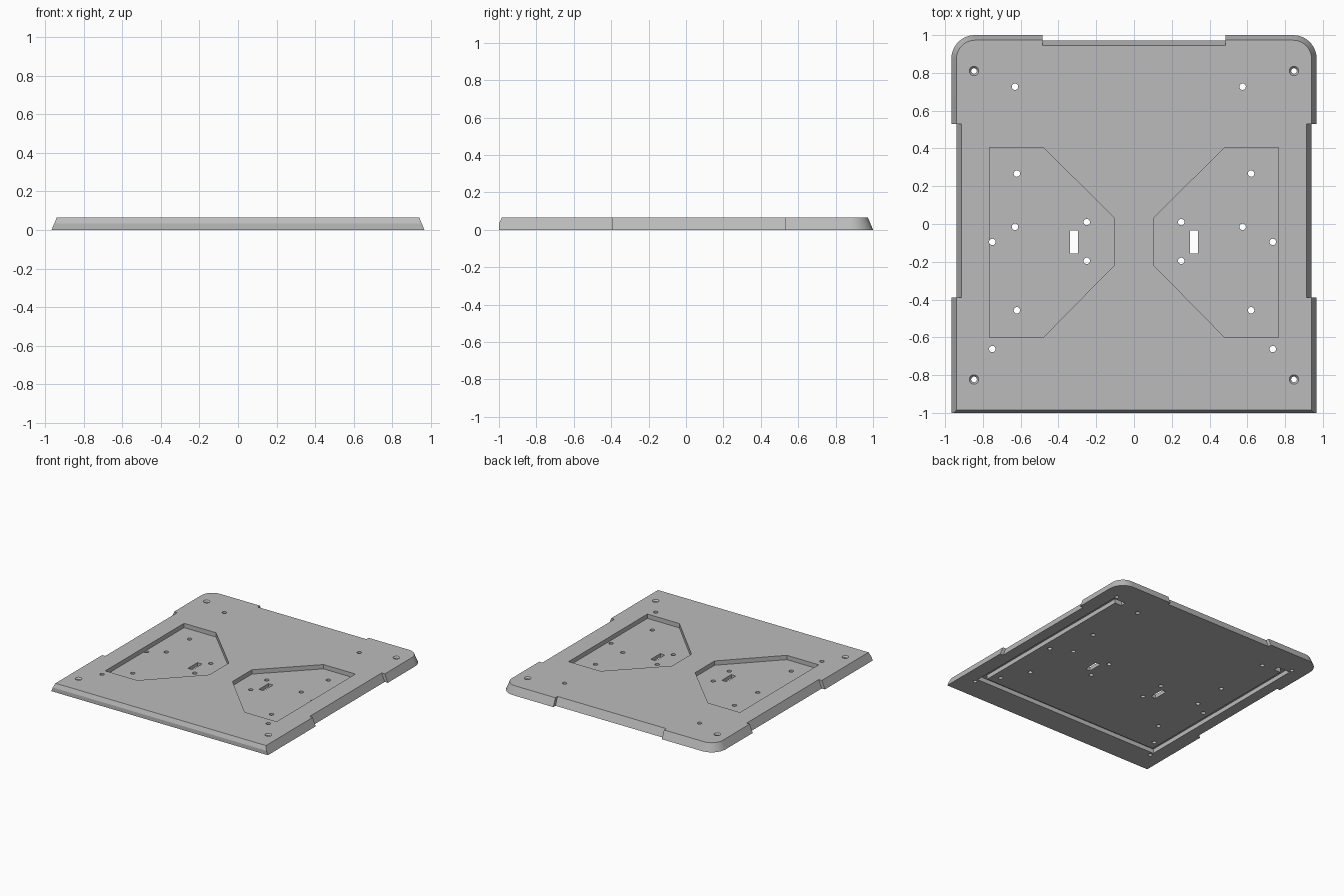
import bpy, bmesh
from math import sin, cos, pi

if "Cube" in bpy.data.objects:
    bpy.data.objects.remove(bpy.data.objects["Cube"])

T = 0.065       # plate thickness

grey = bpy.data.materials.new("plain grey")
grey.use_nodes = True
colour = (0.5, 0.5, 0.5, 1)
grey.diffuse_color = colour
grey.node_tree.nodes["Principled BSDF"].inputs["Base Color"].default_value = colour


def loft(bm, rings):
    """Closed solid through (z, points) rings with equal point counts."""
    loops = [[bm.verts.new((x, y, z)) for x, y in pts] for z, pts in rings]
    n = len(loops[0])
    for a, b in zip(loops, loops[1:]):
        for i in range(n):
            j = (i + 1) % n
            bm.faces.new((a[i], a[j], b[j], b[i]))
    bm.faces.new(loops[0][::-1])
    bm.faces.new(loops[-1])


def finish(bm, name):
    bmesh.ops.recalc_face_normals(bm, faces=bm.faces)
    mesh = bpy.data.meshes.new(name)
    bm.to_mesh(mesh)
    bm.free()
    mesh.materials.append(grey)
    obj = bpy.data.objects.new(name, mesh)
    bpy.context.collection.objects.link(obj)
    return obj


def circle(x, y, r, n=20):
    return [(x + r * cos(2 * pi * i / n), y + r * sin(2 * pi * i / n)) for i in range(n)]


def outline(inset, front):
    """Plate outline with rounded back corners and shallow edge notches."""
    w, d, r, step = 0.967 - inset, 1 - inset, 0.125 - inset, 0.028
    half = [(w, -1 + front), (w, -0.39), (w - step, -0.39), (w - step, 0.53), (w, 0.53)]
    half += [(w - r + r * cos(i * pi / 24), d - r + r * sin(i * pi / 24)) for i in range(13)]
    half += [(0.485, d), (0.485, d - step)]
    return half + [(-x, y) for x, y in reversed(half)]


# Plate with sloping edges and a bevelled front lip
bm = bmesh.new()
loft(bm, [(0, outline(0, 0)),
          (T / 2, outline(0.0135, 0)),
          (T, outline(0.027, 0.015))])
plate = finish(bm, "base_plate")

# Two mirrored pockets in the top
pockets = bmesh.new()
shape = [(0.765, 0.405), (0.48, 0.405), (0.103, 0.03),
         (0.103, -0.217), (0.48, -0.6), (0.765, -0.6)]
for s in (1, -1):
    pts = [(s * x, y) for x, y in shape]
    loft(pockets, [(T - 0.035, pts), (T + 0.05, pts)])

# U-shaped channel underneath with short inward ends
channel = bmesh.new()
half = [(0.85, -0.79), (0.85, 0.78), (0.74, 0.78), (0.74, 0.735), (0.80, 0.735), (0.80, -0.74)]
pts = half + [(-x, y) for x, y in reversed(half)]
loft(channel, [(-0.05, pts), (0.035, pts)])

# Through holes, slots and countersunk corner holes
holes = bmesh.new()
mirrored = [(0.62, 0.267), (0.25, 0.01), (0.25, -0.195), (0.62, -0.457)]
spots = [(s * x, y) for x, y in mirrored for s in (1, -1)]
spots += [(x, y) for x in (-0.63, 0.575) for y in (0.727, -0.015)]
spots += [(x, y) for x in (-0.75, 0.735) for y in (-0.095, -0.662)]
for x, y in spots:
    pts = circle(x, y, 0.017)
    loft(holes, [(-0.05, pts), (T + 0.05, pts)])
for s in (1, -1):
    x, y = s * 0.317, -0.095
    pts = [(x + a * 0.021, y + b * 0.06) for a, b in ((-1, -1), (1, -1), (1, 1), (-1, 1))]
    loft(holes, [(-0.05, pts), (T + 0.05, pts)])
    for y in (0.81, -0.823):
        small, wide = circle(s * 0.847, y, 0.015), circle(s * 0.847, y, 0.025)
        loft(holes, [(-0.05, small), (T - 0.012, small), (T, wide), (T + 0.05, wide)])

# Cut everything, then drop the cutters
cutters = [finish(pockets, "pocket_cutter"), finish(channel, "channel_cutter"),
           finish(holes, "hole_cutter")]
for c in cutters:
    c.hide_render = True
    mod = plate.modifiers.new(c.name, "BOOLEAN")
    mod.operation = "DIFFERENCE"
    mod.solver = "EXACT"
    mod.object = c
bpy.context.view_layer.update()
evaluated = plate.evaluated_get(bpy.context.evaluated_depsgraph_get())
cut_mesh = bpy.data.meshes.new_from_object(evaluated)
plate.modifiers.clear()
plate.data = cut_mesh
for c in cutters:
    bpy.data.objects.remove(c)

bpy.ops.object.select_all(action="DESELECT")
plate.select_set(True)
bpy.context.view_layer.objects.active = plate
bpy.ops.object.shade_smooth_by_angle(angle=pi / 9)
